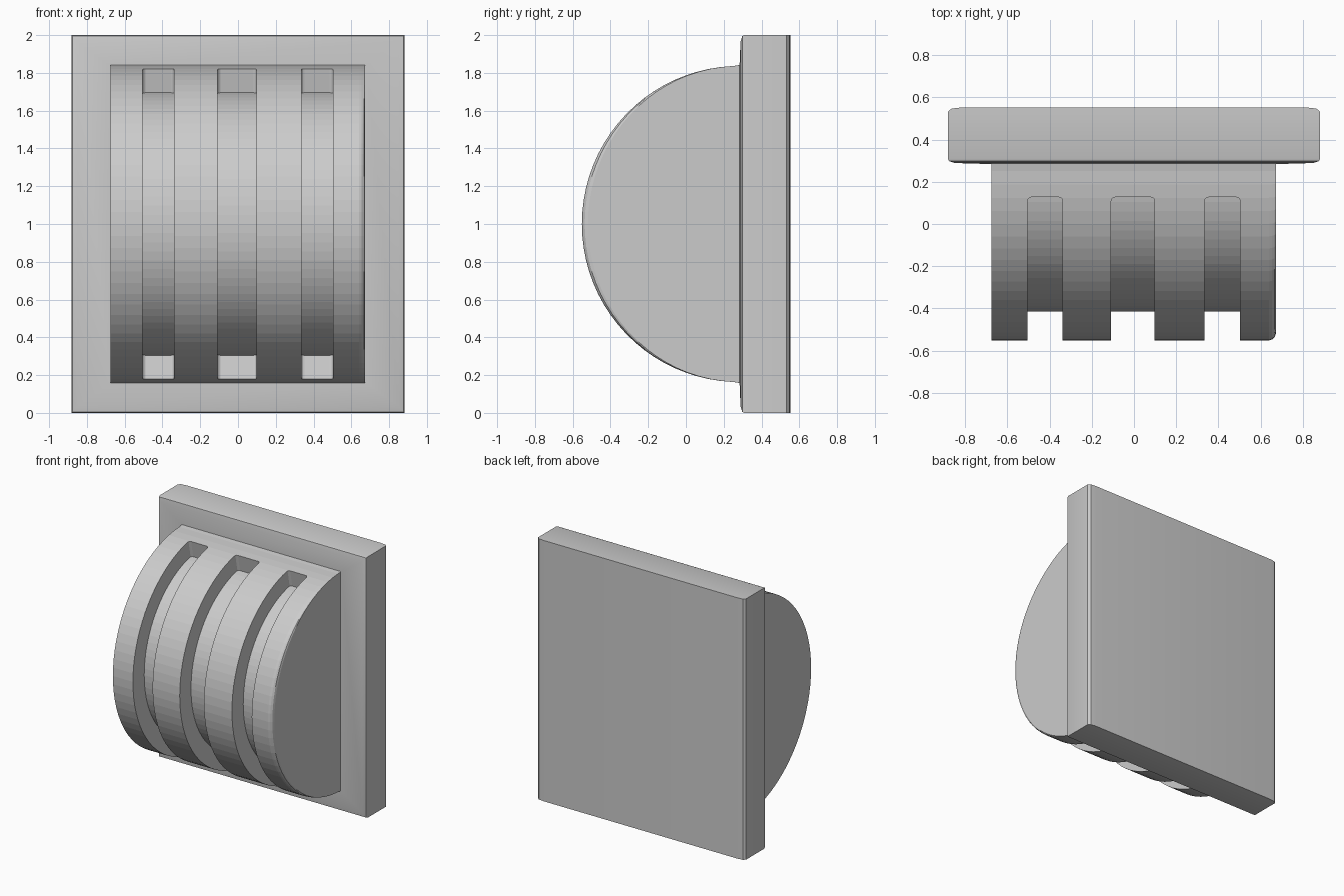
import bpy, bmesh
from math import sin, cos, pi

if "Cube" in bpy.data.objects:
    bpy.data.objects.remove(bpy.data.objects["Cube"], do_unlink=True)

grey = bpy.data.materials.new("light grey")
grey.use_nodes = True
GREY = (0.6, 0.6, 0.6, 1)
grey.diffuse_color = GREY
grey.node_tree.nodes["Principled BSDF"].inputs["Base Color"].default_value = GREY

YC = 0.285       # drum axis, level with the plate face
R = 0.837        # drum radius
SEGMENTS = 40


def arc(x, ry, rz, limit):
    """Points on a forward-bulging arc from bottom to top."""
    angles = [limit * (2 * i / SEGMENTS - 1) for i in range(SEGMENTS + 1)]
    return [(x, YC - ry * cos(a), 1 + rz * sin(a)) for a in angles]


def loft(name, rings, round_edges=None):
    """Skin a list of closed rings and cap both ends."""
    bm = bmesh.new()
    loops = [[bm.verts.new(p) for p in ring] for ring in rings]
    n = len(loops[0])
    for a, b in zip(loops, loops[1:]):
        for i in range(n):
            j = (i + 1) % n
            bm.faces.new((a[i], a[j], b[j], b[i]))
    bm.faces.new(loops[0])
    bm.faces.new(loops[-1])
    if round_edges:
        edges = [bm.edges.get((l[i], l[j])) for l in loops for i, j in round_edges]
        bmesh.ops.bevel(bm, geom=edges, offset=0.018, segments=3,
                        profile=0.5, affect='EDGES')
    bmesh.ops.recalc_face_normals(bm, faces=bm.faces)
    mesh = bpy.data.meshes.new(name)
    bm.to_mesh(mesh)
    bm.free()
    mesh.materials.append(grey)
    obj = bpy.data.objects.new(name, mesh)
    bpy.context.collection.objects.link(obj)
    return obj


# Wall plate: softened front rim, back eased on the two sides only
plate_steps = [(0.82, 1, 0.552), (0.865, 1, 0.547), (0.882, 1, 0.532),
               (0.882, 1, 0.31), (0.877, 0.995, 0.298),
               (0.85, 0.965, 0.289), (0.68, 0.84, 0.284)]
plate = loft("wall_plate", [
    [(sx * hx, y, 1 + sz * hz) for sx, sz in ((-1, -1), (1, -1), (1, 1), (-1, 1))]
    for hx, hz, y in plate_steps])


# Half-round drum with a small flare at the plate and an eased left rim
def drum_ring(x, inset):
    foot = YC + 0.03
    return ([(x, foot, 1 - R - 0.01)] + arc(x, R - inset, R, pi / 2 - 0.04)
            + [(x, foot, 1 + R + 0.01)])


drum = loft("drum_cover", [drum_ring(x, inset) for x, inset in
                           ((-0.675, 0), (0.64, 0), (0.655, 0.005),
                            (0.667, 0.015), (0.672, 0.032))])

# Three curved slots with rounded corners
cutters = []
for x0, x1 in ((-0.505, -0.338), (-0.108, 0.098), (0.335, 0.503)):
    rings = [arc(x, 0.7, 0.708, 1.38) + arc(x, 0.95, 0.95, 1.38)[::-1]
             for x in (x0, x1)]
    last = SEGMENTS
    cutter = loft("slot_cutter", rings, [(last, last + 1), (0, 2 * last + 1)])
    cutter.hide_render = True
    cutters.append(cutter)
    mod = drum.modifiers.new("slot", 'BOOLEAN')
    mod.operation = 'DIFFERENCE'
    mod.solver = 'EXACT'
    mod.object = cutter

# Bake the cuts and drop the cutters
bpy.context.view_layer.update()
graph = bpy.context.evaluated_depsgraph_get()
cut_mesh = bpy.data.meshes.new_from_object(drum.evaluated_get(graph))
drum.modifiers.clear()
drum.data = cut_mesh
for cutter in cutters:
    bpy.data.objects.remove(cutter, do_unlink=True)

# Soft shading on the plate, facets kept on the drum
bpy.ops.object.select_all(action='DESELECT')
plate.select_set(True)
bpy.context.view_layer.objects.active = plate
bpy.ops.object.shade_smooth_by_angle(angle=pi / 6)
